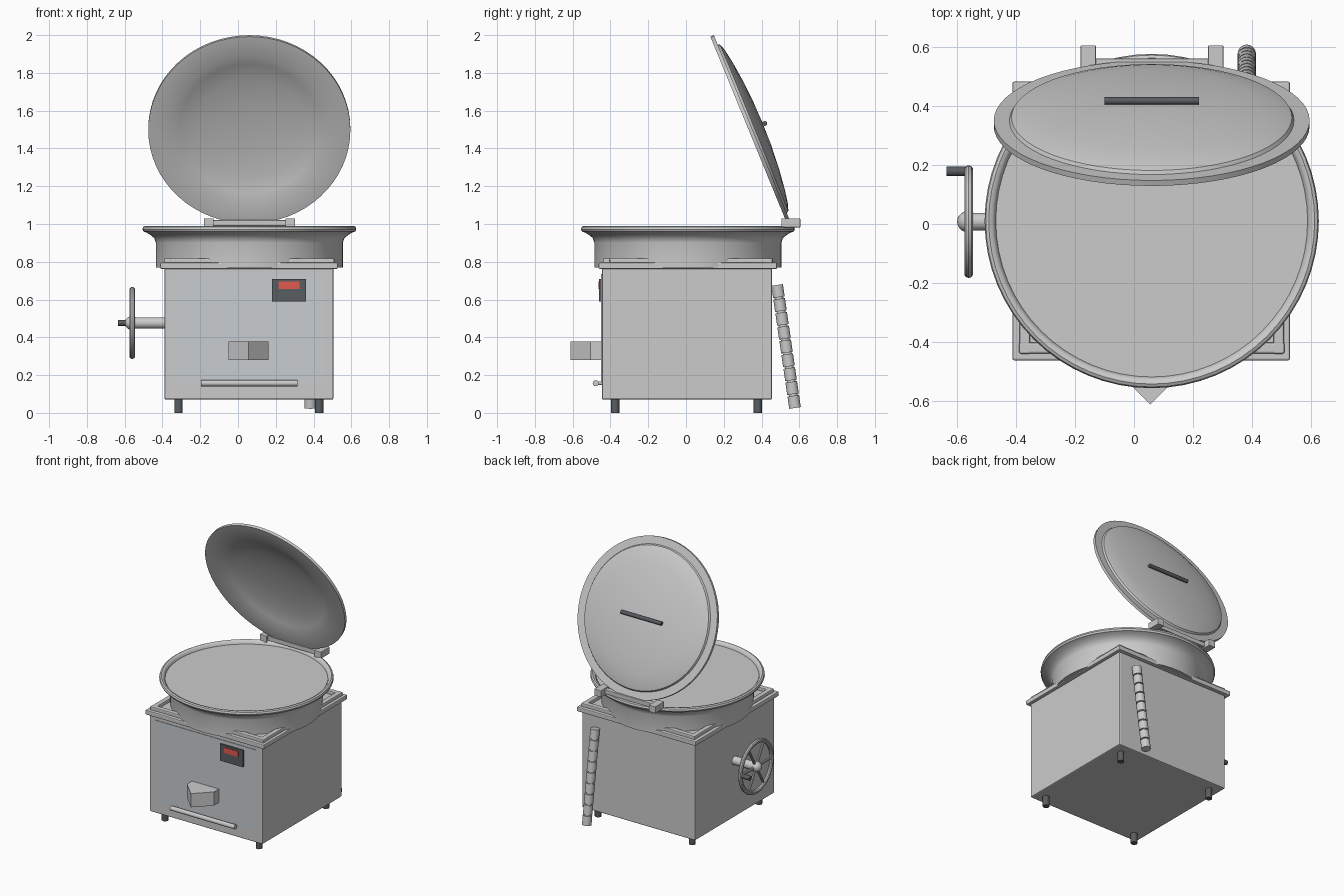
import bpy, bmesh, math
from mathutils import Vector, Matrix

if "Cube" in bpy.data.objects:
    bpy.data.objects.remove(bpy.data.objects["Cube"])

CX, CY = 0.06, 0.01   # centre axis of the kettle


def mat(name, rgb):
    m = bpy.data.materials.new(name)
    m.diffuse_color = (*rgb, 1)
    m.use_nodes = True
    m.node_tree.nodes["Principled BSDF"].inputs["Base Color"].default_value = m.diffuse_color
    return m


DARK = mat("dark", (0.10, 0.11, 0.12))
RED = mat("red", (0.75, 0.10, 0.08))
PANEL = mat("panel", (0.58, 0.61, 0.63))


def finish(bm, name, material=None, smooth=True):
    bmesh.ops.recalc_face_normals(bm, faces=bm.faces)
    me = bpy.data.meshes.new(name)
    bm.to_mesh(me)
    bm.free()
    ob = bpy.data.objects.new(name, me)
    bpy.context.collection.objects.link(ob)
    if material:
        me.materials.append(material)
    if smooth:
        bpy.ops.object.select_all(action='DESELECT')
        ob.select_set(True)
        bpy.context.view_layer.objects.active = ob
        bpy.ops.object.shade_smooth_by_angle(angle=math.radians(35))
    return ob


def box(name, x, y, z, material=None, bevel=0):
    bm = bmesh.new()
    size = [b - a for a, b in (x, y, z)]
    mid = [(a + b) / 2 for a, b in (x, y, z)]
    bmesh.ops.create_cube(bm, size=1, matrix=Matrix.Translation(mid) @ Matrix.Diagonal((*size, 1)))
    if bevel:
        bmesh.ops.bevel(bm, geom=bm.edges[:], offset=bevel, segments=2, affect='EDGES', profile=0.5)
    return finish(bm, name, material, smooth=False)


def rod(name, a, b, r, segs=16, material=None):
    a, b = Vector(a), Vector(b)
    d = b - a
    bm = bmesh.new()
    bmesh.ops.create_cone(bm, cap_ends=True, segments=segs, radius1=r, radius2=r, depth=d.length,
                          matrix=Matrix.Translation((a + b) / 2) @ d.to_track_quat('Z', 'Y').to_matrix().to_4x4())
    return finish(bm, name, material)


def lathe(name, profile, matrix, segs=64, closed=False, material=None):
    bm = bmesh.new()
    vs = [bm.verts.new((r, 0, z)) for r, z in profile]
    pairs = list(zip(vs, vs[1:])) + ([(vs[-1], vs[0])] if closed else [])
    es = [bm.edges.new(p) for p in pairs]
    bmesh.ops.spin(bm, geom=vs + es, cent=(0, 0, 0), axis=(0, 0, 1), angle=2 * math.pi,
                   steps=segs, use_merge=True)
    bmesh.ops.remove_doubles(bm, verts=bm.verts, dist=1e-5)
    bm.transform(matrix)
    return finish(bm, name, material)


def prism(name, pts, z0, z1):
    bm = bmesh.new()
    f = bm.faces.new([bm.verts.new((x, y, z0)) for x, y in pts])
    ext = bmesh.ops.extrude_face_region(bm, geom=[f])
    bmesh.ops.translate(bm, vec=(0, 0, z1 - z0),
                        verts=[v for v in ext['geom'] if isinstance(v, bmesh.types.BMVert)])
    return finish(bm, name, smooth=False)


# Cabinet, top slab and raised frame on the slab
box("cabinet", (-0.39, 0.505), (-0.445, 0.455), (0.07, 0.77), bevel=0.008)
box("top_slab", (-0.412, 0.528), (-0.462, 0.482), (0.762, 0.795), bevel=0.006)
for s, side in ((-1, "a"), (1, "b")):
    fx, fy = CX + s * 0.43, CY + s * 0.43
    box("frame_long_" + side, (CX - 0.45, CX + 0.45), (fy - 0.018, fy + 0.018), (0.79, 0.818), bevel=0.006)
    box("frame_cross_" + side, (fx - 0.018, fx + 0.018), (CY - 0.45, CY + 0.45), (0.79, 0.818), bevel=0.006)

# Feet
for x in (-0.315, 0.43):
    for y in (-0.375, 0.38):
        rod("foot", (x, y, 0), (x, y, 0.08), 0.022, 12, DARK)

# Bowl with flared rim, and the flat contents
axis = Matrix.Translation((CX, CY, 0))
lathe("bowl", [(0, 0.77), (0.495, 0.77), (0.495, 0.90), (0.503, 0.925), (0.525, 0.943), (0.545, 0.955),
               (0.560, 0.960), (0.566, 0.972), (0.562, 0.985), (0.552, 0.99), (0.540, 0.987),
               (0.532, 0.978), (0.528, 0.965), (0.522, 0.965)], axis)
lathe("contents", [(0, 0.967), (0.526, 0.967), (0.526, 0.95), (0, 0.95)], axis)

# Open lid: flat flange, dome outside, hollow inside
lid = Matrix.Translation((CX, 0.332, 1.497)) @ Matrix.Rotation(math.radians(-67.7), 4, 'X')
lathe("lid", [(0, 0.058), (0.15, 0.054), (0.28, 0.040), (0.37, 0.020), (0.42, 0.0), (0.535, 0.0),
              (0.535, 0.02), (0.482, 0.02), (0.475, 0.032), (0.44, 0.044), (0.36, 0.058),
              (0.25, 0.071), (0.12, 0.08), (0, 0.082)], lid)
rod("lid_handle", lid @ Vector((-0.16, 0, 0.092)), lid @ Vector((0.16, 0, 0.092)), 0.013, 12, DARK)

# Lid hinge
for x in (-0.155, 0.277):
    box("hinge_block", (x - 0.026, x + 0.026), (0.505, 0.605), (0.982, 1.03), bevel=0.003)
box("hinge_bar", (-0.16, 0.28), (0.525, 0.56), (0.99, 1.02), bevel=0.003)

# Front panel, display and door handle
box("front_panel", (-0.34, 0.455), (-0.449, -0.44), (0.16, 0.735), PANEL)
box("display", (0.18, 0.36), (-0.46, -0.44), (0.59, 0.71), DARK)
box("display_screen", (0.215, 0.325), (-0.464, -0.45), (0.655, 0.695), RED)
rod("front_handle", (-0.195, -0.478, 0.157), (0.315, -0.478, 0.157), 0.016)
for x in (-0.17, 0.29):
    rod("handle_post", (x, -0.478, 0.157), (x, -0.44, 0.157), 0.01, 12)

# Pointed spout block
prism("spout", [(-0.05, -0.44), (-0.05, -0.505), (0.055, -0.612), (0.162, -0.505), (0.162, -0.44)], 0.28, 0.378)

# Tilting hand wheel on the left
WX, WY, WZ = -0.56, 0.008, 0.476
wheel = Matrix.Translation((WX, WY, WZ)) @ Matrix.Rotation(math.radians(90), 4, 'Y')
ring = [(0.176 + 0.015 * math.cos(a), 0.015 * math.sin(a)) for a in (i * math.pi / 5 for i in range(10))]
lathe("wheel_rim", ring, wheel, 48, True)
for i in range(6):
    a = i * math.pi / 3
    rod("wheel_spoke", (WX, WY, WZ), (WX, WY + 0.175 * math.cos(a), WZ + 0.175 * math.sin(a)), 0.009, 10)
rod("wheel_shaft", (WX, WY, WZ), (-0.385, WY, WZ), 0.03, 20)
bm = bmesh.new()
bmesh.ops.create_uvsphere(bm, u_segments=20, v_segments=12, radius=0.036,
                          matrix=Matrix.Translation((WX - 0.003, WY, WZ)))
finish(bm, "wheel_hub")
rod("wheel_grip", (-0.635, WY + 0.17, WZ), (-0.56, WY + 0.17, WZ), 0.016, 12, DARK)

# Ribbed drain hose at the back
top, end = Vector((0.382, 0.482, 0.68)), Vector((0.382, 0.578, 0.02))
rod("hose_core", top.lerp(end, 0.02), top.lerp(end, 0.98), 0.023)
for i in range(9):
    rod("hose_rib", top.lerp(end, i / 9 + 0.004), top.lerp(end, (i + 0.88) / 9 + 0.004), 0.031, 20)
